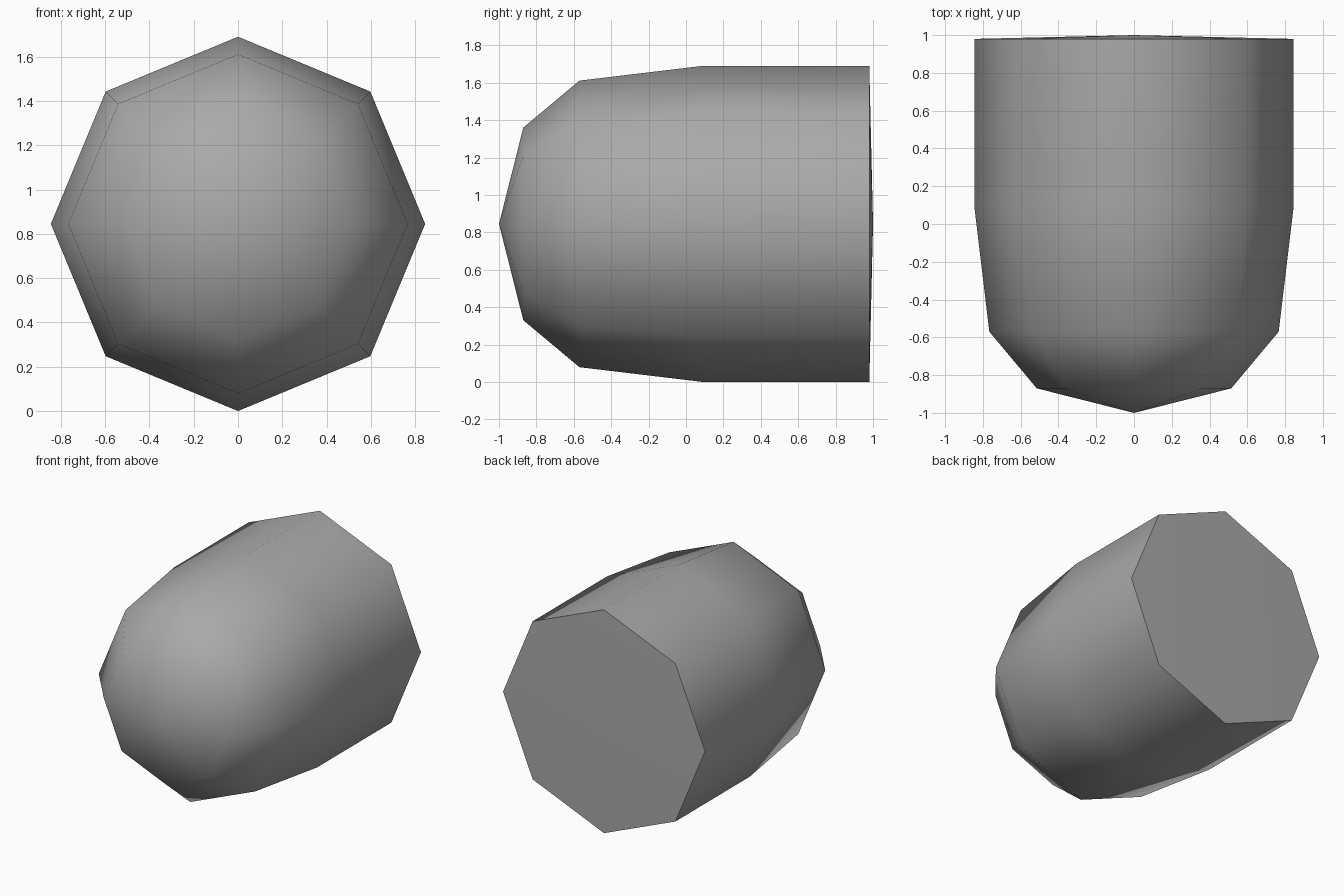
import bpy, bmesh, math

if "Cube" in bpy.data.objects:
    bpy.data.objects.remove(bpy.data.objects["Cube"])

SIDES = 8
CENTRE_Z = 0.845
# (y, radius) rings from rounded nose to flat rear
PROFILE = [(-0.87, 0.515), (-0.57, 0.766), (0.09, 0.845), (0.98, 0.845)]

bm = bmesh.new()


def ring(y, r):
    return [bm.verts.new((r * math.cos(2 * math.pi * i / SIDES), y,
                          CENTRE_Z + r * math.sin(2 * math.pi * i / SIDES)))
            for i in range(SIDES)]


rings = [ring(y, r) for y, r in PROFILE]
nose = bm.verts.new((0, -1, CENTRE_Z))
rear = bm.verts.new((0, 1, CENTRE_Z))
for i in range(SIDES):
    j = (i + 1) % SIDES
    # nose tip, side walls, shallow rear cap
    bm.faces.new((nose, rings[0][i], rings[0][j]))
    for a, b in zip(rings, rings[1:]):
        bm.faces.new((a[i], b[i], b[j], a[j]))
    bm.faces.new((rings[-1][i], rear, rings[-1][j]))
bmesh.ops.recalc_face_normals(bm, faces=bm.faces)

mesh = bpy.data.meshes.new("bullet_body")
bm.to_mesh(mesh)
bm.free()
body = bpy.data.objects.new("bullet_body", mesh)
bpy.context.collection.objects.link(body)

grey = bpy.data.materials.new("mid_grey")
grey.diffuse_color = (0.4, 0.4, 0.4, 1)
grey.use_nodes = True
grey.node_tree.nodes["Principled BSDF"].inputs["Base Color"].default_value = grey.diffuse_color
mesh.materials.append(grey)

# smooth body with a crisp rear rim
bpy.context.view_layer.objects.active = body
body.select_set(True)
bpy.ops.object.shade_smooth_by_angle(angle=math.radians(60))
